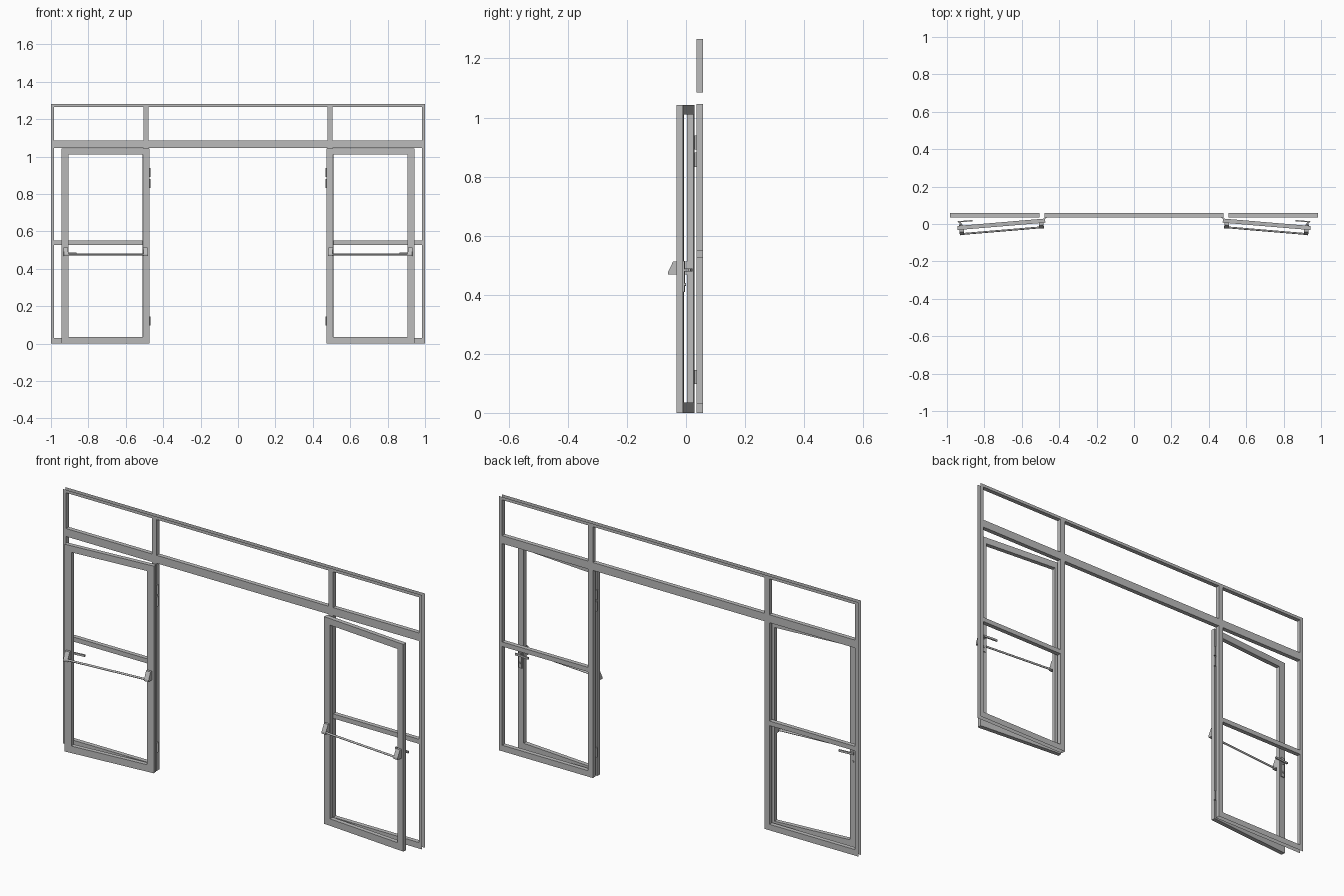
import bpy, bmesh
from math import radians, pi
from mathutils import Matrix, Vector

cube = bpy.data.objects.get("Cube")
if cube:
    bpy.data.objects.remove(cube, do_unlink=True)

metal = bpy.data.materials.new("grey_metal")
metal.use_nodes = True
GREY = (0.5, 0.5, 0.5, 1)
metal.diffuse_color = GREY
metal.node_tree.nodes["Principled BSDF"].inputs["Base Color"].default_value = GREY

# Placement of an open door leaf, hinged beside the doorway
DOOR = Matrix.Translation((0.475, 0.018, 0)) @ Matrix.Rotation(radians(-4.8), 4, 'Z')


def finish(bm, name, matrix=None, mirror=True, smooth=False):
    bmesh.ops.remove_doubles(bm, verts=bm.verts, dist=1e-5)
    bmesh.ops.recalc_face_normals(bm, faces=bm.faces)
    if matrix:
        bm.transform(matrix)
    mesh = bpy.data.meshes.new(name)
    bm.to_mesh(mesh)
    bm.free()
    mesh.materials.append(metal)
    obj = bpy.data.objects.new(name, mesh)
    bpy.context.collection.objects.link(obj)
    if mirror:
        obj.modifiers.new("other_side", 'MIRROR').use_axis[0] = True
    if smooth:
        bpy.ops.object.select_all(action='DESELECT')
        obj.select_set(True)
        bpy.context.view_layer.objects.active = obj
        bpy.ops.object.shade_smooth_by_angle(angle=radians(40))
    return obj


def panel(xs, zs, y0, y1, openings, closed):
    """Slab with rectangular openings; closed adds the outer edge faces."""
    bm = bmesh.new()
    nx, nz = len(xs) - 1, len(zs) - 1

    def quad(*pts):
        bm.faces.new([bm.verts.new(p) for p in pts])

    def needs_wall(i, j):
        if 0 <= i < nx and 0 <= j < nz:
            return (i, j) in openings
        return closed

    for i in range(nx):
        for j in range(nz):
            if (i, j) in openings:
                continue
            a, b, c, d = xs[i], xs[i + 1], zs[j], zs[j + 1]
            for y in (y0, y1):
                quad((a, y, c), (b, y, c), (b, y, d), (a, y, d))
            for x, side in ((a, i - 1), (b, i + 1)):
                if needs_wall(side, j):
                    quad((x, y0, c), (x, y1, c), (x, y1, d), (x, y0, d))
            for z, side in ((c, j - 1), (d, j + 1)):
                if needs_wall(i, side):
                    quad((a, y0, z), (b, y0, z), (b, y1, z), (a, y1, z))
    return bm


def box(name, lo, hi):
    lo, hi = Vector(lo), Vector(hi)
    bm = bmesh.new()
    bmesh.ops.create_cube(bm, size=1, matrix=Matrix.Translation((lo + hi) / 2)
                          @ Matrix.Diagonal((*(hi - lo), 1)))
    return finish(bm, name, DOOR)


def rod(name, centre, radius, length, axis, matrix=DOOR):
    turn = {'X': Matrix.Rotation(pi / 2, 4, 'Y'),
            'Y': Matrix.Rotation(pi / 2, 4, 'X'), 'Z': Matrix()}[axis]
    bm = bmesh.new()
    bmesh.ops.create_cone(bm, cap_ends=True, segments=16, radius1=radius,
                          radius2=radius, depth=length,
                          matrix=Matrix.Translation(centre) @ turn)
    return finish(bm, name, matrix, smooth=True)


# Fixed frame: transom lights, sidelights and the central doorway
half = [0.478, 0.505, 0.983, 1]
frame_x = [-x for x in reversed(half)] + half
frame_z = [0, 0.03, 0.527, 0.55, 1.045, 1.085, 1.265, 1.28]
holes = {(i, j) for i in (1, 5) for j in (1, 3, 5)}
holes |= {(3, j) for j in (0, 1, 2, 3, 5)}
finish(panel(frame_x, frame_z, 0.036, 0.058, holes, False),
       "wall_frame", mirror=False)

# Door leaves
finish(panel([0, 0.035, 0.435, 0.47], [0, 0.035, 1.01, 1.043],
             -0.011, 0.011, {(1, 1)}, True), "door_leaf", DOOR)

# Push bar and its two wedge brackets on the front
profile = [(-0.011, 0.468), (-0.04, 0.468), (-0.04, 0.478),
           (-0.023, 0.513), (-0.011, 0.513)]
for name, u in (("hinge_side_bracket", 0.01), ("lock_side_bracket", 0.437)):
    bm = bmesh.new()
    face = bm.faces.new([bm.verts.new((u, y, z)) for y, z in profile])
    grown = bmesh.ops.extrude_face_region(bm, geom=[face], use_keep_orig=True)
    bmesh.ops.translate(bm, vec=(0.024, 0, 0),
                        verts=[v for v in grown["geom"]
                               if isinstance(v, bmesh.types.BMVert)])
    finish(bm, name, DOOR)
rod("push_bar", (0.235, -0.034, 0.476), 0.005, 0.41, 'X')

# Lever handle, plate and lock cylinder on the back
box("handle_plate", (0.443, 0.011, 0.41), (0.462, 0.016, 0.515))
rod("handle_stem", (0.453, 0.023, 0.483), 0.005, 0.026, 'Y')
box("handle_lever", (0.388, 0.029, 0.478), (0.466, 0.036, 0.488))
rod("lock_cylinder", (0.453, 0.017, 0.435), 0.005, 0.006, 'Y')

# Hinge knuckles between frame and leaf
for name, z in (("top_hinge", 0.915), ("upper_hinge", 0.857), ("bottom_hinge", 0.122)):
    rod(name, (0.473, 0.034, z), 0.005, 0.048, 'Z', None)
